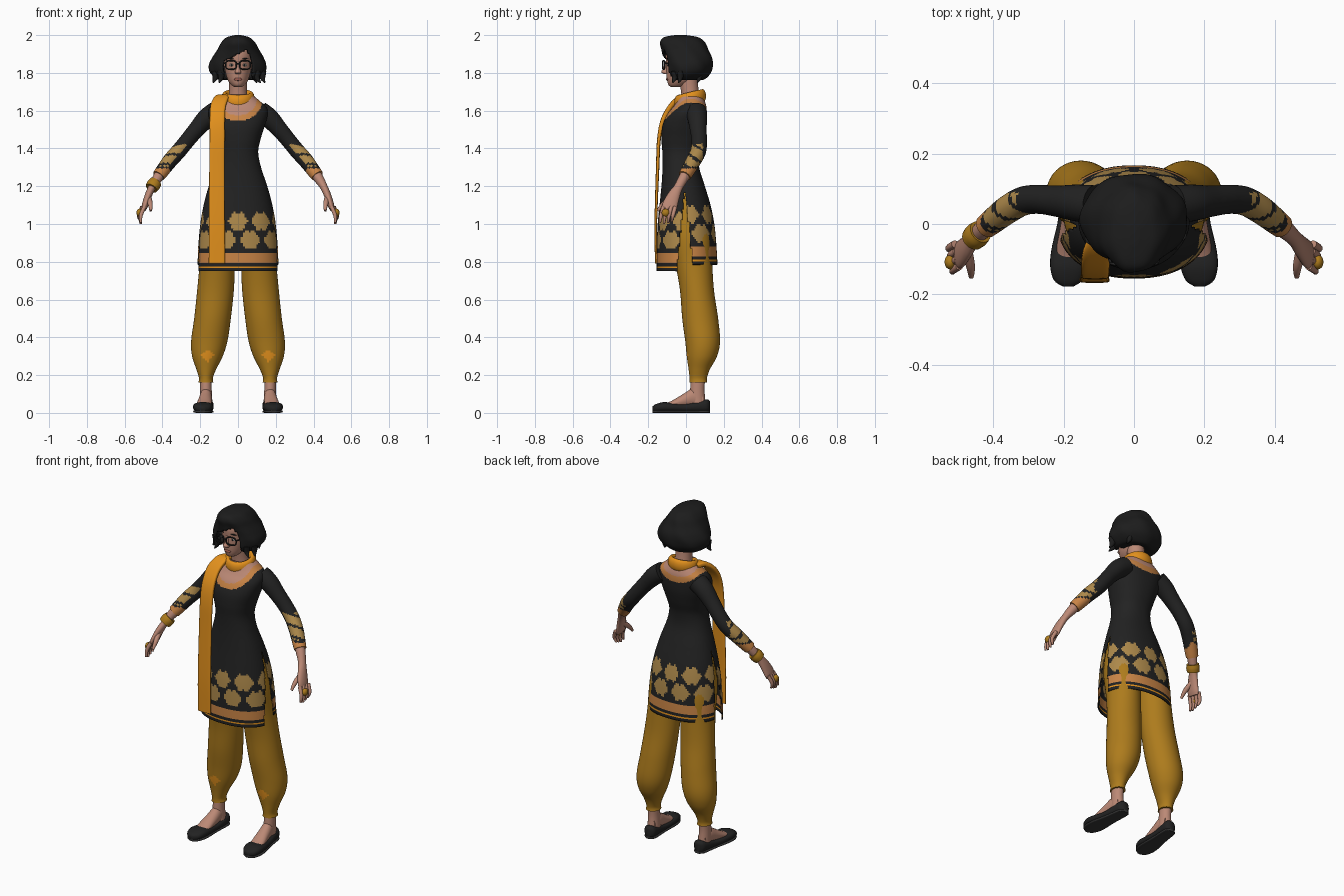
import bpy, bmesh, math
from mathutils import Vector

cube = bpy.data.objects.get("Cube")
if cube:
    bpy.data.objects.remove(cube)


def material(name, *rgb):
    m = bpy.data.materials.new(name)
    m.use_nodes = True
    m.diffuse_color = (*rgb, 1)
    m.node_tree.nodes["Principled BSDF"].inputs["Base Color"].default_value = (*rgb, 1)
    return m


BLACK = material("black cloth", .016, .016, .016)
HAIR = material("hair black", .012, .012, .012)
GOLD = material("gold cloth", .42, .2, .012)
ORANGE = material("bright orange", .76, .28, .012)
SALMON = material("copper trim", .58, .23, .06)
TAN = material("tan print", .42, .25, .07)
SKIN = material("skin", .5, .25, .18)
LIPS = material("lips", .36, .12, .09)
WHITE = material("eye white", .65, .6, .55)
SOLE = material("sole grey", .035, .035, .035)


def spline(keys, steps, closed=False):
    """Smooth interpolation through rows of numbers."""
    n, out = len(keys), []
    pick = lambda i: keys[i % n] if closed else keys[max(0, min(n - 1, i))]
    for i in range(n if closed else n - 1):
        for s in range(steps):
            t = s / steps
            out.append([b + t / 2 * (c - a + t * (2 * a - 5 * b + 4 * c - d + t * (3 * b - 3 * c + d - a)))
                        for a, b, c, d in zip(pick(i - 1), pick(i), pick(i + 1), pick(i + 2))])
    return out if closed else out + [list(keys[-1])]


def level(keys):
    """Rows of height, front, back, half width become horizontal rings."""
    return [(0, (f + b) / 2, z, w, (b - f) / 2) for z, f, b, w in keys]


def tube(name, keys, mats, ref=(1, 0, 0), axis=None, sides=24, steps=5,
         closed=False, boxy=1, rule=None, caps=True, ripple=0, thick=0, flip=1):
    """Skin rings (x, y, z, radius u, radius v); rule gives a material index or None for a hole."""
    rows = spline([(k[0] * flip, *k[1:]) for k in keys], steps, closed)
    n, bm, rings = len(rows), bmesh.new(), []
    for i, row in enumerate(rows):
        p = Vector(row[:3])
        if axis:
            t = Vector(axis)
        else:
            nxt = rows[(i + 1) % n] if closed else rows[min(i + 1, n - 1)]
            prv = rows[i - 1] if closed else rows[max(i - 1, 0)]
            t = (Vector(nxt[:3]) - Vector(prv[:3])).normalized()
        u = Vector(ref)
        u = (u - t * u.dot(t)).normalized()
        v = t.cross(u)
        ring = []
        for j in range(sides):
            a = math.tau * j / sides
            c, s = (math.copysign(abs(q) ** boxy, q) for q in (math.cos(a), math.sin(a)))
            w = 1 + ripple * math.sin(7 * a + 30 * p.z)
            ring.append(bm.verts.new(p + u * c * row[3] * w + v * s * row[4] * w))
        rings.append(ring)
    for i in range(n if closed else n - 1):
        a, b = rings[i], rings[(i + 1) % n]
        for j in range(sides):
            k = (j + 1) % sides
            bm.faces.new((a[j], a[k], b[k], b[j]))
    if caps and not closed:
        bm.faces.new(rings[0])
        bm.faces.new(rings[-1])
    bmesh.ops.recalc_face_normals(bm, faces=bm.faces[:])
    if rule:
        holes = []
        for f in bm.faces:
            index = rule(f.calc_center_median())
            if index is None:
                holes.append(f)
            else:
                f.material_index = index
        bmesh.ops.delete(bm, geom=holes, context='FACES')
    me = bpy.data.meshes.new(name)
    bm.to_mesh(me)
    bm.free()
    for m in mats:
        me.materials.append(m)
    ob = bpy.data.objects.new(name, me)
    bpy.context.collection.objects.link(ob)
    if thick:
        mod = ob.modifiers.new("thickness", 'SOLIDIFY')
        mod.thickness, mod.offset = thick, -1
    finish(ob)
    return ob


def finish(ob):
    bpy.ops.object.select_all(action='DESELECT')
    ob.select_set(True)
    bpy.context.view_layer.objects.active = ob
    bpy.ops.object.shade_smooth_by_angle(angle=math.radians(50))


def ball(name, loc, size, mat):
    bpy.ops.mesh.primitive_uv_sphere_add(segments=16, ring_count=10, location=loc)
    ob = bpy.context.object
    ob.name, ob.scale = name, size
    ob.data.materials.append(mat)
    finish(ob)


UP = (0, 0, 1)


# Tunic: slit skirt, flower print, hem bands and scooped neckline
def tunic_rule(c):
    back = c.y > 0
    h = c.z - (.785 if back else .75)
    if h < 0 or (c.z < 1.2 and abs(c.x) > .1 and abs(c.y + .005) < .1 * (1.2 - c.z)):
        return None
    drop = (1.66 - c.z)
    if c.z > 1.5:
        blend = max(0, min(1, (c.y + .03) / .1))
        for i, wide, deep in ((3, .1, .085 - .045 * blend), (2, .13, .115 - .04 * blend)):
            if drop < 0 and abs(c.x) < wide or (c.x / wide) ** 2 + (drop / deep) ** 2 < 1:
                return i
    if h < .095:
        return 4 if .018 < h < .03 else 2 if h > .045 else 0
    s = math.atan2(c.x, abs(c.y) * 1.1) * .19
    for row, shift in ((.165, .5), (.265, 0)):
        ds = ((s / .14 + shift + .5) % 1 - .5) * .14
        dz = h - row
        if math.hypot(ds, dz * 1.15) < .054 + .005 * math.cos(6 * math.atan2(dz, ds)):
            return 1
    return 0


tube("tunic", level([
    (.75, -.155, .168, .218), (.82, -.155, .165, .215), (.9, -.154, .16, .21),
    (1, -.15, .15, .2), (1.1, -.14, .13, .182), (1.2, -.13, .1, .155),
    (1.3, -.124, .07, .122), (1.38, -.125, .07, .107), (1.45, -.13, .09, .12),
    (1.52, -.125, .106, .142), (1.58, -.1, .11, .157), (1.62, -.068, .108, .15),
    (1.65, -.05, .1, .117), (1.685, -.04, .085, .075)]),
    [BLACK, TAN, SALMON, SKIN, ORANGE], axis=UP, sides=128, steps=9,
    boxy=.9, rule=tunic_rule, caps=False, thick=.005)

# Scarf: neck wrap and long hanging end
tube("scarf_wrap", [(.07 * math.cos(a), .022 + .066 * math.sin(a), 1.662 + .016 * math.sin(a), .036, .018)
                    for a in (math.tau * i / 12 for i in range(12))],
     [ORANGE], ref=UP, closed=True, sides=16, steps=4)
tube("scarf_end", [(-.112, -.158, .79, .043, .006), (-.112, -.16, 1, .042, .007),
                   (-.112, -.15, 1.3, .04, .009), (-.11, -.143, 1.45, .04, .01),
                   (-.11, -.122, 1.55, .04, .012), (-.105, -.08, 1.625, .04, .013),
                   (-.085, -.03, 1.668, .036, .014), (-.07, .02, 1.67, .03, .014)],
     [ORANGE], boxy=.5)

# Neck, head and facial features
tube("neck", [(0, .035, 1.6, .065, .055), (0, .022, 1.69, .048, .047), (0, .01, 1.79, .048, .05)],
     [SKIN], axis=UP)
tube("head", level([(1.725, -.078, -.03, .018), (1.735, -.092, 0, .034), (1.76, -.1, .04, .053),
                    (1.8, -.104, .07, .066), (1.85, -.105, .085, .075),
                    (1.9, -.107, .085, .075), (1.95, -.09, .07, .058)]), [SKIN], axis=UP, sides=32)
tube("nose", [(0, -.1, 1.86, .007, .008), (0, -.108, 1.825, .01, .013),
              (0, -.112, 1.804, .017, .019), (0, -.102, 1.793, .012, .012)], [SKIN], axis=UP, sides=12)
ball("lips", (0, -.099, 1.766), (.021, .007, .008), LIPS)
for side, label in ((1, "left"), (-1, "right")):
    ball(label + "_eye", (side * .034, -.094, 1.842), (.014, .006, .007), WHITE)
    ball(label + "_pupil", (side * .034, -.099, 1.842), (.006, .003, .006), HAIR)
    ball(label + "_brow", (side * .036, -.098, 1.875), (.021, .006, .003), HAIR)
    # Glasses
    rim = []
    for i in range(16):
        a = math.tau * i / 16
        c, s = (math.copysign(abs(q) ** .7, q) for q in (math.cos(a), math.sin(a)))
        rim.append((.037 + .029 * c, -.118 + .006 * c, 1.842 + .023 * s, .004, .004))
    tube(label + "_rim", rim, [BLACK], ref=(0, 1, 0), closed=True, sides=8, steps=2, flip=side)
    tube(label + "_temple_arm", [(.066, -.112, 1.85, .004, .004), (.079, -.06, 1.85, .004, .004),
                                 (.08, .01, 1.85, .004, .004)], [BLACK], sides=8, flip=side)
tube("glasses_bridge", [(-.01, -.124, 1.848, .004, .004), (.01, -.124, 1.848, .004, .004)],
     [BLACK], ref=UP, sides=8)


# Bobbed hair with a face opening and swept fringe
def hair_rule(c):
    line = min(1.9 + .5 * c.x, 1.93 - 3 * (c.x - .05))
    return None if c.y < -.02 and abs(c.x) < .08 and c.z < line else 0


tube("hair", level([(1.768, -.06, .06, .06), (1.765, -.09, .095, .105), (1.8, -.108, .13, .145),
                    (1.84, -.115, .142, .152), (1.88, -.12, .14, .136), (1.92, -.128, .12, .112),
                    (1.96, -.138, .1, .09), (1.988, -.12, .065, .06), (2, -.06, 0, .015)]),
     [HAIR], axis=UP, sides=80, steps=6, rule=hair_rule, ripple=.018, thick=.012)
for x, y, lean in ((.13, -.03, .012), (.1, -.06, .02), (-.12, -.04, -.012), (-.09, -.07, -.01), (.09, .07, .01)):
    tube("hair_wisp", [(x, y, 1.81, .02, .02), (x, y, 1.775, .015, .015), (x + lean, y - .01, 1.748, .003, .003)],
         [HAIR], sides=10)


# Sleeve print on the outer forearm, trim at the cuff
def sleeve_rule(c):
    x = abs(c.x)
    if c.z < 1.295 and x > .36:
        return 2
    outer = c.z - 1.385 + (x - .315) * 1.15
    return int(1.305 < c.z < 1.425 and outer > -.02 and c.y < .09
               and math.sin(90 * c.z + 60 * c.y) > -.75)


def patch_rule(c):
    return int(c.y < .06 and abs(abs(c.x) - .16) + abs(c.z - .305) < .035)


for side, label in ((1, "left"), (-1, "right")):
    # Arms and hands
    arm = [(.115, .055, 1.595, .055), (.165, .06, 1.56, .052), (.22, .065, 1.5, .044),
           (.27, .07, 1.44, .041), (.315, .065, 1.385, .041), (.36, .04, 1.335, .04),
           (.405, .005, 1.275, .036), (.42, -.007, 1.255, .034)]
    tube(label + "_sleeve", [(*k, k[-1]) for k in arm], [BLACK, TAN, SALMON], ref=(0, 1, 0),
         sides=36, steps=8, rule=sleeve_rule, flip=side)
    tube(label + "_hand", [(.39, .017, 1.295, .029, .029), (.425, -.012, 1.245, .027, .027),
                           (.455, -.04, 1.195, .024, .02), (.475, -.065, 1.15, .033, .019),
                           (.492, -.085, 1.1, .04, .017), (.5, -.09, 1.075, .036, .012)],
         [SKIN], ref=(0, 1, 0), flip=side)
    for i in range(4):
        y = -.12 + .021 * i
        x = .496 + .004 * i
        tube(label + "_finger", [(x, y, 1.09, .011, .011), (x + .018, y - .012, 1.045, .01, .01),
                                 (.515, y - .018, 1 + .007 * abs(i - 1), .006, .006)],
             [SKIN], ref=(0, 1, 0), sides=10, flip=side)
    tube(label + "_thumb", [(.474, -.075, 1.14, .016, .016), (.464, -.12, 1.105, .013, .013),
                            (.462, -.15, 1.07, .007, .007)], [SKIN], ref=UP, sides=10, flip=side)
    ball(label + "_ring", (side * .522, -.108, 1.06), (.016, .021, .021), GOLD)

    # Gathered trousers
    tube(label + "_trouser_leg", [
        (.06, -.01, 1.22, .07, .075), (.085, 0, 1.1, .085, .095), (.1, .02, .95, .098, .11),
        (.109, .04, .8, .094, .098), (.119, .058, .65, .097, .09), (.135, .075, .5, .097, .095),
        (.152, .088, .38, .096, .092), (.162, .084, .3, .081, .08), (.168, .07, .23, .052, .056),
        (.17, .065, .185, .037, .046), (.17, .065, .16, .04, .046)],
        [GOLD, ORANGE], axis=UP, sides=40, steps=7, rule=patch_rule, flip=side)

    # Feet and slip-on shoes
    tube(label + "_ankle", [(.17, .063, .18, .031, .038), (.17, .06, .12, .031, .038),
                            (.168, .062, .05, .033, .042)], [SKIN], axis=UP, flip=side)
    tube(label + "_foot", [(.168, .09, .07, .026, .04), (.17, .04, .08, .032, .05), (.174, -.01, .065, .036, .038),
                           (.18, -.07, .045, .04, .022), (.184, -.11, .035, .036, .014)],
         [SKIN], axis=(0, 1, 0), flip=side)
    shoe = [(.187, -.178, .022, .014, .012), (.187, -.16, .026, .04, .02), (.185, -.12, .031, .053, .026),
            (.182, -.07, .029, .052, .024), (.175, 0, .027, .043, .022), (.168, .07, .034, .039, .03),
            (.165, .11, .038, .034, .034), (.164, .127, .036, .016, .026)]
    tube(label + "_shoe", shoe, [BLACK], axis=(0, 1, 0), boxy=.8, flip=side)
    tube(label + "_sole", [(x, y, .007, u * .98, .007) for x, y, z, u, v in shoe],
         [SOLE], axis=(0, 1, 0), boxy=.5, flip=side)

# Bracelet on one wrist
tube("bracelet", [(-.436, -.022, 1.222, .034, .034), (-.447, -.032, 1.207, .037, .037),
                  (-.458, -.043, 1.19, .034, .034)], [GOLD], ref=(0, 1, 0))
